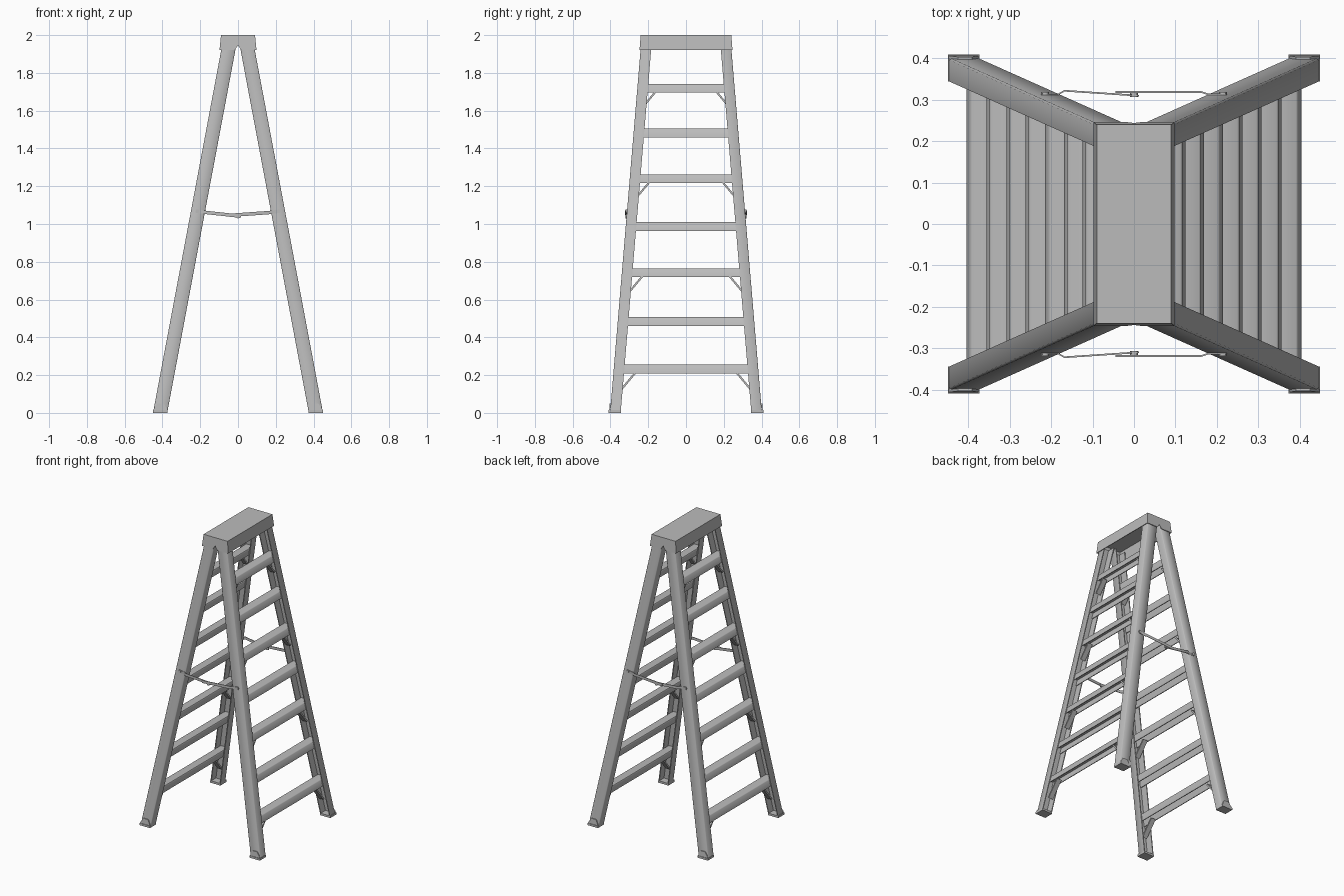
import bpy, bmesh, math
from mathutils import Vector

cube = bpy.data.objects.get("Cube")
if cube:
    bpy.data.objects.remove(cube, do_unlink=True)

metal = bpy.data.materials.new("grey metal")
metal.use_nodes = True
GREY = (0.5, 0.5, 0.5, 1)
metal.diffuse_color = GREY
metal.node_tree.nodes["Principled BSDF"].inputs["Base Color"].default_value = GREY


def loft(name, sections, smooth=True):
    """Skin a row of matching cross-sections and close both ends."""
    bm = bmesh.new()
    rows = [[bm.verts.new(p) for p in s] for s in sections]
    n = len(rows[0])
    for a, b in zip(rows, rows[1:]):
        for i in range(n):
            j = (i + 1) % n
            bm.faces.new((a[i], a[j], b[j], b[i]))
    bm.faces.new(rows[0])
    bm.faces.new(rows[-1])
    bmesh.ops.recalc_face_normals(bm, faces=bm.faces)
    mesh = bpy.data.meshes.new(name)
    bm.to_mesh(mesh)
    bm.free()
    mesh.materials.append(metal)
    ob = bpy.data.objects.new(name, mesh)
    bpy.context.collection.objects.link(ob)
    if smooth:
        bpy.ops.object.select_all(action="DESELECT")
        ob.select_set(True)
        bpy.context.view_layer.objects.active = ob
        bpy.ops.object.shade_smooth_by_angle(angle=math.radians(50))
    return ob


def slab(name, xz, y0, y1):
    """Extrude an x-z outline along y."""
    return loft(name, [[(x, y, z) for x, z in xz] for y in (y0, y1)])


# Rails lean inward along both axes
def leg_x(z):
    return 0.4125 - 0.188 * z


def leg_y(z):
    return 0.402 - 0.084 * z


HALF, DEPTH, WALL, ROUND = 0.0375, 0.056, 0.006, 0.004
TOP = 1.965
steps = [0.255, 0.507, 0.765, 1.01, 1.262, 1.505, 1.742]


def channel(z, sx, sy):
    """C-shaped rail section, open toward the treads."""
    h, inner = HALF, HALF - WALL
    half = [(inner, -DEPTH), (h, -DEPTH), (h, -ROUND), (h - ROUND, 0)]
    pts = [(inner, -WALL)] + half
    pts += [(-x, y) for x, y in reversed(pts)]
    return [(sx * (leg_x(z) + x), sy * (leg_y(z) + y), z) for x, y in pts]


for sx, side in ((-1, "right"), (1, "left")):
    for sy, end in ((-1, "front"), (1, "back")):
        tag = f"{end}_{side}"
        loft("rail_" + tag, [channel(z, sx, sy) for z in (0.01, TOP)])

        # Shoe: flat pad with a tapered plate on the outer web
        pad = [(0.373, 0), (0.45, 0), (0.45, 0.014), (0.373, 0.014)]
        slab("foot_pad_" + tag, [(sx * x, z) for x, z in pad], sy * 0.344, sy * 0.41)
        plate = [(0.375, 0.01), (0.449, 0.01), (0.446, 0.022), (0.425, 0.05), (0.392, 0.05), (0.377, 0.022)]
        loft("foot_plate_" + tag,
             [[(sx * x, sy * (leg_y(z) + d), z) for x, z in plate] for d in (-0.002, 0.006)])

        # Diagonal braces under every second tread
        for i in range(0, len(steps), 2):
            z = steps[i] - 0.042
            edge = leg_y(z) - DEPTH
            reach = 0.06 - 0.006 * i / 2
            a = Vector((edge - reach, z))
            b = Vector((edge + 0.025, z - reach * 1.2 - 0.03))
            d = (b - a).normalized()
            off = Vector((-d.y, d.x)) * 0.005
            quad = [a + off, b + off, b - off, a - off]
            c = leg_x(z - 0.04)
            loft(f"brace_{tag}_{i + 1}",
                 [[(sx * (c + w), sy * p.x, p.y) for p in quad] for w in (-0.017, 0.017)])

    # Treads: inverted channels whose lips follow the rail slope
    for i, z in enumerate(steps):
        low, h, t = z - 0.046, 0.031, 0.005
        prof = [(-h, low), (-h, z - 0.004), (0.004 - h, z), (h - 0.004, z), (h, z - 0.004),
                (h, low), (h - t, low), (h - t, z - t), (t - h, z - t), (t - h, low)]
        loft(f"tread_{side}_{i + 1}",
             [[(sx * (leg_x(q) + x), sy * (leg_y(q) - 0.004), q) for x, q in prof] for sy in (-1, 1)])

# Folding spreader bars, two overlapping arms on each end
arms = {
    "right": [(-0.222, 0.313), (-0.185, 0.312), (-0.168, 0.322), (0.012, 0.310)],
    "left": [(0.222, 0.314), (0.18, 0.313), (0.163, 0.319), (-0.045, 0.319)],
}
for sy, end in ((-1, "front"), (1, "back")):
    for side, path in arms.items():
        sections = []
        for x, y in path:
            z = 1.04 + 0.125 * abs(x)
            sections.append([(x, sy * (y + dy), z + dz) for dy, dz in
                             ((-0.002, -0.009), (0.002, -0.009), (0.002, 0.009), (-0.002, 0.009))])
        loft(f"spreader_{end}_{side}", sections)
    for x, z, label in ((-0.215, 1.067, "right"), (0, 1.04, "middle"), (0.215, 1.067, "left")):
        ring = [(x + 0.01 * math.cos(k * math.pi / 6), z + 0.01 * math.sin(k * math.pi / 6)) for k in range(12)]
        slab(f"spreader_pivot_{end}_{label}", ring, sy * 0.307, sy * 0.319)

# Top cap: a hollow lid with flared sides and notched ends
BOTTOM = 1.922


def flare(z):
    return (2.0 - z) / (2.0 - BOTTOM)


def cap_x(z):
    return 0.09 + 0.008 * flare(z)


def cap_y(z):
    return 0.24 + 0.006 * flare(z)


loft("cap_top", [[(sx * cap_x(z), sy * cap_y(z), z) for sx, sy in ((-1, -1), (1, -1), (1, 1), (-1, 1))]
                 for z in (1.99, 2.0)])
for s, side, end in ((-1, "right", "front"), (1, "left", "back")):
    wall = [(0, BOTTOM), (0, 1.992), (0.005, 1.992), (0.005, BOTTOM)]
    loft("cap_side_" + side,
         [[(s * (cap_x(z) - d), sy * cap_y(z), z) for d, z in wall] for sy in (-1, 1)])
    outline = [(-cap_x(BOTTOM), BOTTOM), (-0.016, BOTTOM), (0, 1.946), (0.016, BOTTOM),
               (cap_x(BOTTOM), BOTTOM), (cap_x(1.992), 1.992), (-cap_x(1.992), 1.992)]
    loft("cap_end_" + end,
         [[(x, s * (cap_y(z) - d), z) for x, z in outline] for d in (0, 0.005)])
